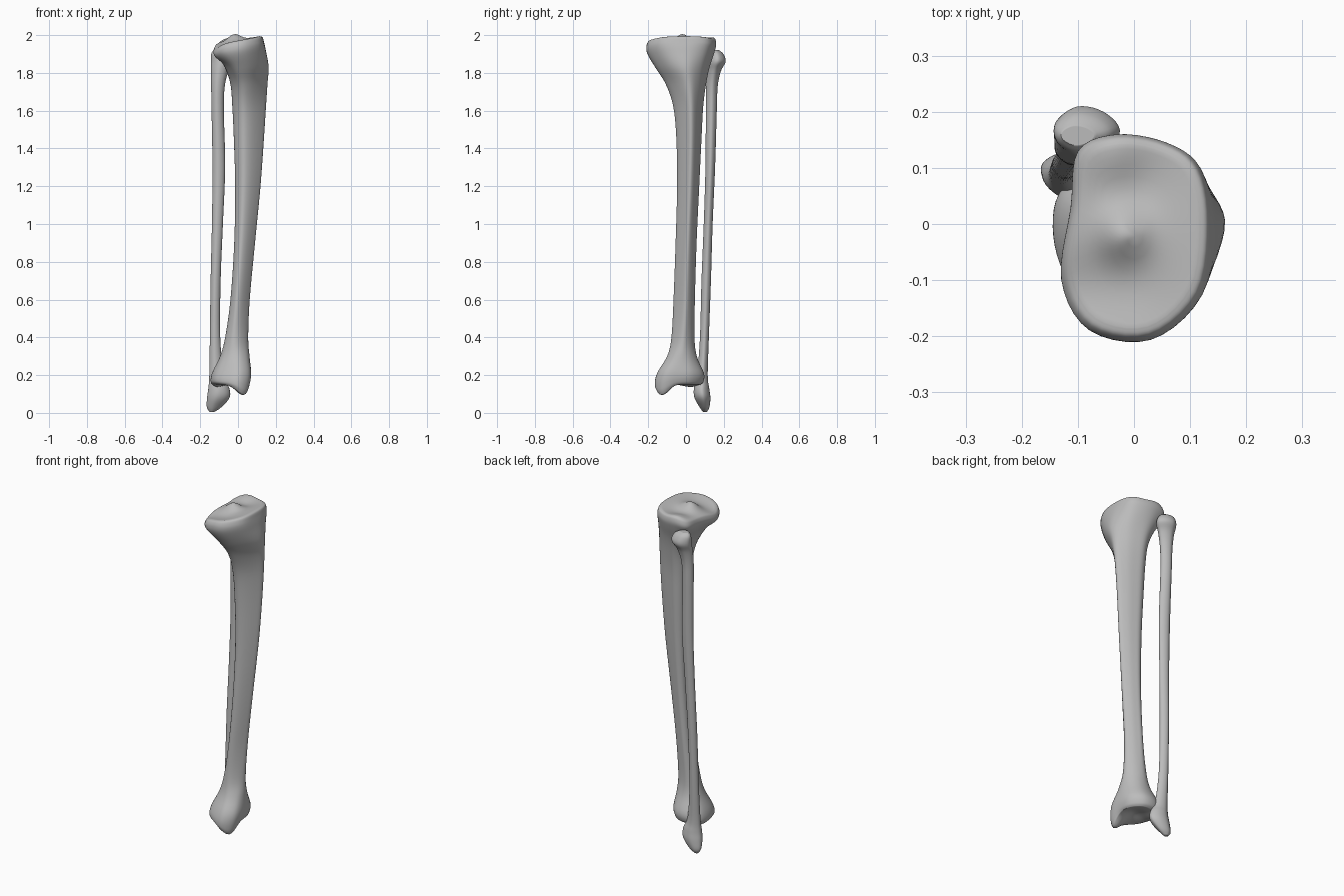
import bpy
import bmesh
import math
from mathutils import Vector

cube = bpy.data.objects.get("Cube")
if cube:
    bpy.data.objects.remove(cube, do_unlink=True)

bone = bpy.data.materials.new("bone grey")
bone.use_nodes = True
colour = (0.5, 0.5, 0.5, 1)
bone.diffuse_color = colour
bone.node_tree.nodes["Principled BSDF"].inputs["Base Color"].default_value = colour

SIDES_PER_POINT = 5
RINGS_PER_STATION = 5
CAP_SCALES = (.95, .87, .77, .65, .52, .38, .25, .12, 0)


def spline(a, b, c, d, t):
    """Smooth curve from b to c, for vectors of any length."""
    return (b + (c - a) * (t / 2) + (a * 2 - b * 5 + c * 4 - d) * (t * t / 2)
            + (b * 3 - a - c * 3 + d) * (t ** 3 / 2))


def smooth_outline(points):
    """Closed smooth outline fitted to a box from -1 to 1."""
    pts = [Vector(p) for p in points]
    n = len(pts)
    out = [spline(pts[i - 1], pts[i], pts[(i + 1) % n], pts[(i + 2) % n], k / SIDES_PER_POINT)
           for i in range(n) for k in range(SIDES_PER_POINT)]
    return fit_box(out)


def fit_box(points):
    low = [min(p[a] for p in points) for a in (0, 1)]
    high = [max(p[a] for p in points) for a in (0, 1)]
    return [Vector([2 * (p[a] - low[a]) / (high[a] - low[a]) - 1 for a in (0, 1)]) for p in points]


def smoothstep(value, start, end):
    t = min(max((value - start) / (end - start), 0), 1)
    return t * t * (3 - 2 * t)


def bump(x, y, centre_x, centre_y, radius):
    return math.exp(-((x - centre_x) ** 2 + (y - centre_y) ** 2) / radius ** 2)


def loft(name, stations, outlines, relief):
    """Skin stations of (z, left, right, front, back, outline number)."""
    rows = [Vector(s) for s in stations]
    rows = [rows[0]] + rows + [rows[-1]]
    fine = [spline(*rows[i - 1:i + 3], k / RINGS_PER_STATION)
            for i in range(1, len(rows) - 2) for k in range(RINGS_PER_STATION)]
    fine.append(rows[-1])

    def ring(row, scale=1):
        z, left, right, front, back, kind = row
        kind = min(max(kind, 0), len(outlines) - 1)
        low = int(kind)
        high = min(low + 1, len(outlines) - 1)
        shape = fit_box([p.lerp(q, kind - low) for p, q in zip(outlines[low], outlines[high])])
        cx, cy = (left + right) / 2, (front + back) / 2
        return [(cx + p.x * scale * (right - left) / 2, cy + p.y * scale * (back - front) / 2, z)
                for p in shape]

    rings = [ring(fine[0], s) for s in reversed(CAP_SCALES)]
    rings += [ring(row) for row in fine]
    rings += [ring(fine[-1], s) for s in CAP_SCALES]

    bm = bmesh.new()
    verts = [[bm.verts.new((x, y, z + relief(x, y, z))) for x, y, z in r] for r in rings]
    for lower, upper in zip(verts, verts[1:]):
        for i in range(len(lower)):
            bm.faces.new((lower[i - 1], lower[i], upper[i], upper[i - 1]))
    bmesh.ops.remove_doubles(bm, verts=bm.verts, dist=.0002)
    bmesh.ops.recalc_face_normals(bm, faces=bm.faces)
    mesh = bpy.data.meshes.new(name)
    bm.to_mesh(mesh)
    bm.free()
    mesh.materials.append(bone)
    obj = bpy.data.objects.new(name, mesh)
    bpy.context.collection.objects.link(obj)
    bpy.ops.object.select_all(action="DESELECT")
    obj.select_set(True)
    bpy.context.view_layer.objects.active = obj
    bpy.ops.object.shade_smooth_by_angle(angle=math.radians(50))
    return obj


# Cross-sections: ankle block, three-edged shaft, knee plateau
ankle = smooth_outline([(1, -.1), (.9, .5), (.4, .95), (-.3, 1), (-.9, .7),
                        (-1, .1), (-.75, -.5), (-.2, -.85), (.4, -1), (.9, -.7)])
shaft = smooth_outline([(1, .2), (.55, .65), (0, .9), (-.5, 1), (-.9, .7),
                        (-1, 0), (-.8, -.6), (-.4, -1), (.1, -.85), (.7, -.3)])
plateau = smooth_outline([(.14, 0), (.12, .1), (.06, .145), (-.03, .16), (-.1, .13),
                          (-.113, .03), (-.13, -.1), (-.08, -.19), (.03, -.207), (.12, -.13)])


def shin_relief(x, y, z):
    # Knee surface: tilt, central ridge and two shallow cups
    top = (.16 * x + .035 * bump(x, y, -.02, -.02, .045) + .02 * bump(x, y, -.04, .13, .06)
           - .012 * bump(x, y, 0, -.12, .07) - .01 * bump(x, y, .01, .07, .06)
           - .02 * bump(x, y, -.12, -.12, .07))
    # Ankle surface: inner ankle knob and the hollow beside it
    base = (-.055 * bump(x, y, .025, -.125, .05) + .02 * bump(x, y, -.03, -.03, .06)
            - .012 * bump(x, y, -.11, .02, .05))
    return top * smoothstep(z, 1.82, 1.95) + base * (1 - smoothstep(z, .14, .24))


loft("shin_bone", [
    (.148, -.12, .05, -.155, .075, 0),
    (.165, -.143, .062, -.165, .092, 0),
    (.21, -.138, .07, -.155, .095, 0),
    (.3, -.095, .061, -.1, .057, .3),
    (.4, -.068, .054, -.077, .045, .7),
    (.6, -.04, .062, -.066, .047, 1),
    (.9, -.02, .09, -.055, .056, 1),
    (1.2, -.015, .119, -.047, .07, 1),
    (1.45, -.022, .137, -.051, .082, 1),
    (1.62, -.03, .148, -.067, .091, 1),
    (1.74, -.04, .156, -.107, .106, 1.1),
    (1.83, -.07, .162, -.163, .125, 1.4),
    (1.9, -.112, .148, -.203, .15, 1.8),
    (1.94, -.13, .138, -.21, .16, 2),
    (1.968, -.124, .13, -.2, .155, 2),
    (1.976, -.11, .115, -.185, .142, 2),
], [ankle, shaft, plateau], shin_relief)

# Slim outer bone: its cross-section is a soft triangle
slim = smooth_outline([(1, .1), (.5, .8), (-.3, 1), (-.95, .4), (-.9, -.4), (-.2, -1), (.6, -.7)])
loft("outer_bone", [
    (.005, -.15, -.125, .09, .11, 0),
    (.03, -.165, -.088, .072, .124, 0),
    (.08, -.164, -.045, .045, .129, 0),
    (.13, -.157, -.046, .042, .123, 0),
    (.2, -.152, -.075, .058, .115, 0),
    (.4, -.149, -.094, .074, .121, 0),
    (.7, -.145, -.092, .082, .132, 0),
    (1, -.138, -.08, .094, .141, 0),
    (1.3, -.135, -.068, .103, .154, 0),
    (1.6, -.14, -.075, .105, .163, 0),
    (1.73, -.142, -.07, .106, .168, 0),
    (1.81, -.142, -.05, .11, .185, 0),
    (1.86, -.143, -.025, .115, .21, 0),
    (1.9, -.142, -.04, .125, .198, 0),
    (1.92, -.13, -.07, .14, .175, 0),
], [slim], lambda x, y, z: 0)
